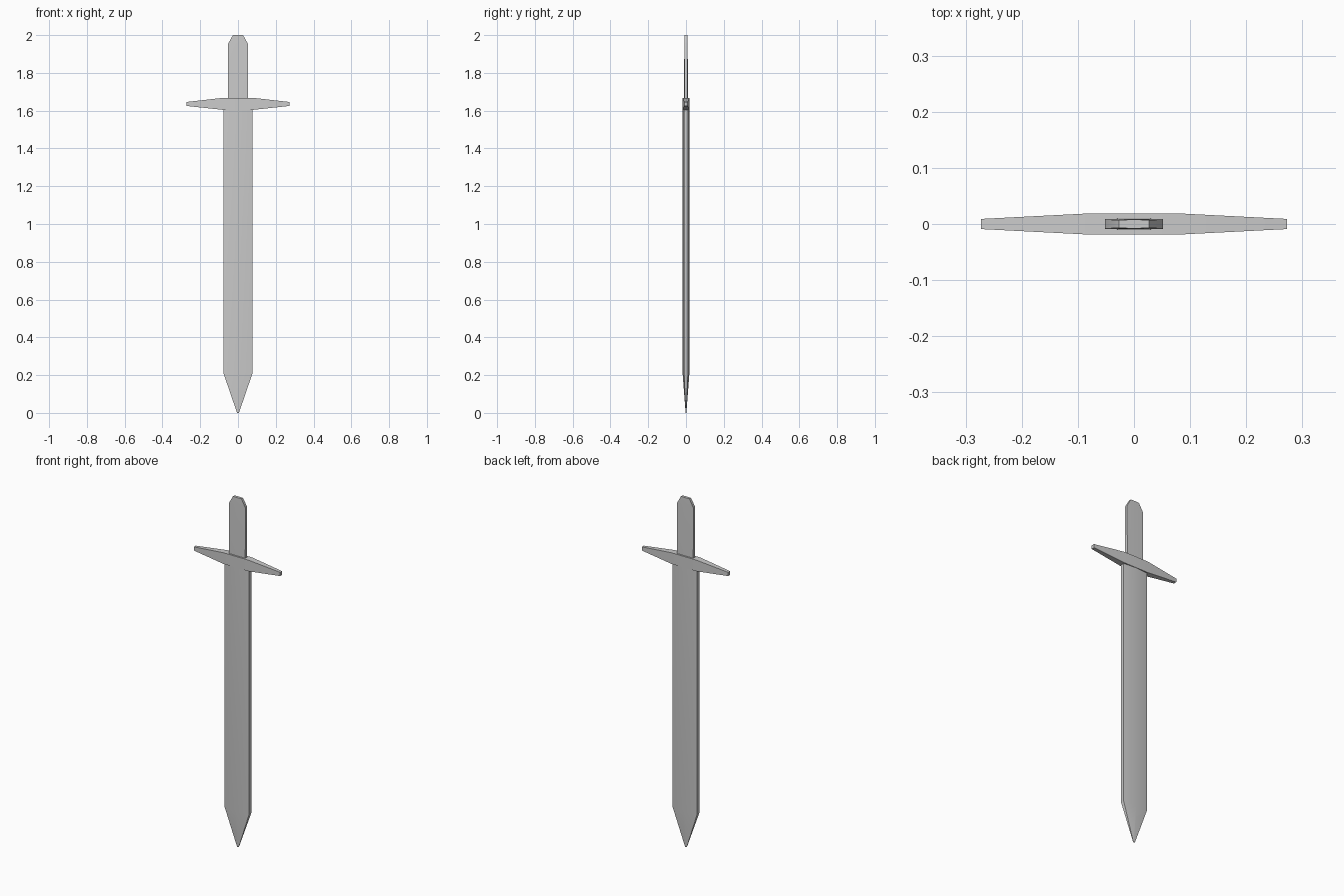
import bpy, bmesh, math

if "Cube" in bpy.data.objects:
    bpy.data.objects.remove(bpy.data.objects["Cube"])


def loft(name, rings):
    """Skin a closed solid through rings holding equal numbers of points."""
    bm = bmesh.new()
    loops = [[bm.verts.new(p) for p in ring] for ring in rings]
    n = len(loops[0])
    for a, b in zip(loops, loops[1:]):
        for i in range(n):
            j = (i + 1) % n
            bm.faces.new((a[i], a[j], b[j], b[i]))
    bm.faces.new(loops[0][::-1])
    bm.faces.new(loops[-1])
    bmesh.ops.recalc_face_normals(bm, faces=bm.faces)
    mesh = bpy.data.meshes.new(name)
    bm.to_mesh(mesh)
    bm.free()
    ob = bpy.data.objects.new(name, mesh)
    bpy.context.collection.objects.link(ob)
    bpy.ops.object.select_all(action='DESELECT')
    bpy.context.view_layer.objects.active = ob
    ob.select_set(True)
    bpy.ops.object.shade_smooth_by_angle(angle=math.radians(30))
    return ob


def hex_ring(z, w, edge, ridge):
    """Six-sided section: flat narrow edges and a shallow centre ridge."""
    return [(w, -edge, z), (w, edge, z), (0, ridge, z),
            (-w, edge, z), (-w, -edge, z), (0, -ridge, z)]


# Blade, tapering to the tip on the ground
loft("blade", [hex_ring(0.0, 0.005, 0.001, 0.002),
               hex_ring(0.21, 0.077, 0.010, 0.018),
               hex_ring(1.65, 0.077, 0.010, 0.018)])

# Crossguard, thick in the middle and tapering to both ends
sections = [(-0.273, 0.009, 1.625, 1.646), (-0.077, 0.019, 1.604, 1.668),
            (0.077, 0.019, 1.604, 1.668), (0.273, 0.009, 1.625, 1.646)]
loft("crossguard", [[(x, -y, lo), (x, y, lo), (x, y, hi), (x, -y, hi)]
                    for x, y, lo, hi in sections])

# Flat grip with clipped top corners
loft("grip", [hex_ring(1.65, 0.052, 0.009, 0.010),
              hex_ring(1.955, 0.052, 0.008, 0.009),
              hex_ring(2.0, 0.027, 0.007, 0.008)])
